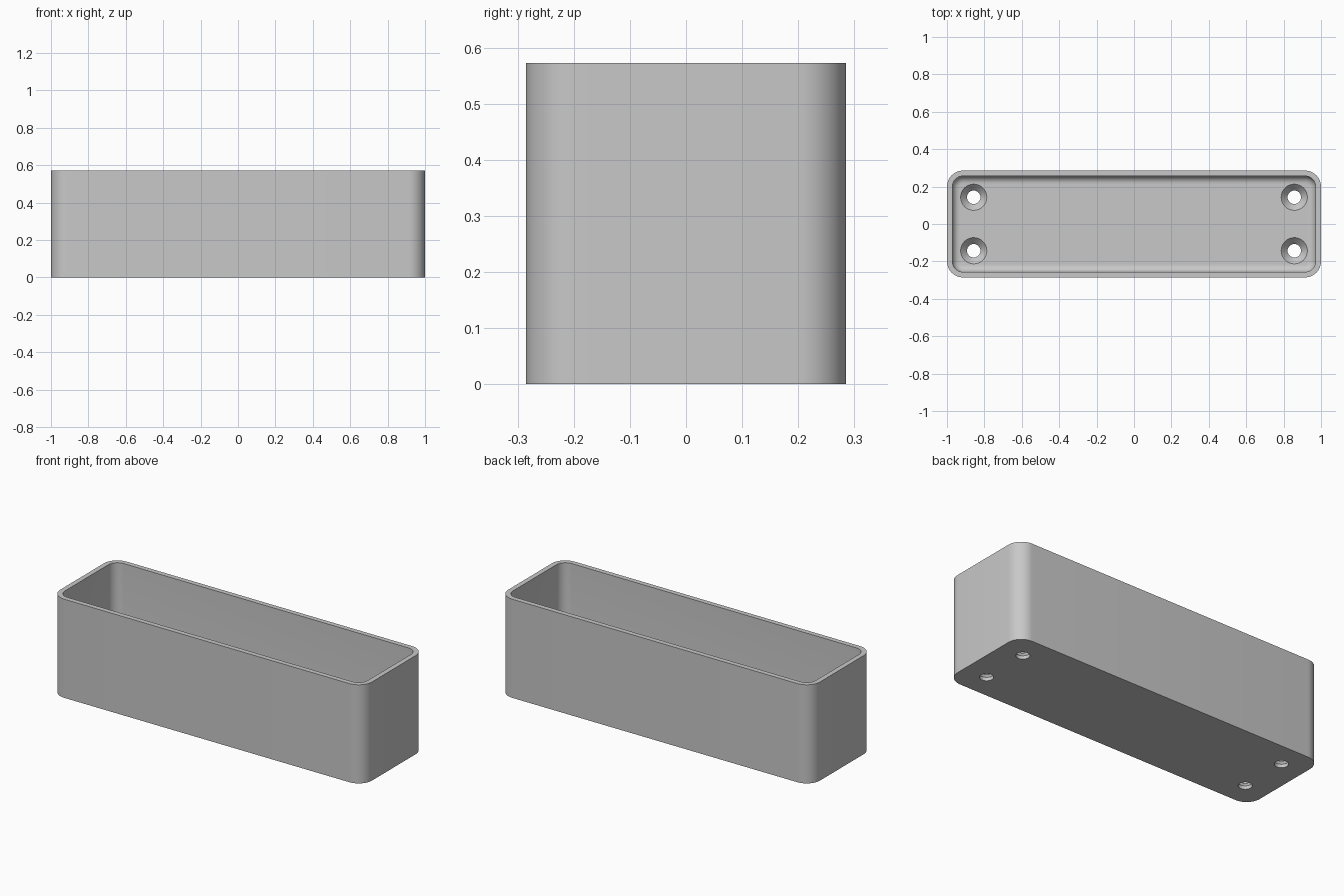
import bpy
import bmesh
from math import cos, sin, pi, radians

LENGTH, WIDTH, HEIGHT = 2.0, 0.571, 0.572
CORNER, WALL, FLOOR, FILLET = 0.086, 0.029, 0.057, 0.04
HOLE_X, HOLE_Y = 0.857, 0.143

if "Cube" in bpy.data.objects:
    bpy.data.objects.remove(bpy.data.objects["Cube"])

grey = bpy.data.materials.new("plain grey")
grey.use_nodes = True
colour = (0.58, 0.58, 0.58, 1)
grey.diffuse_color = colour
grey.node_tree.nodes["Principled BSDF"].inputs["Base Color"].default_value = colour


def rounded_loop(inset, z, steps=12):
    """Rounded rectangle, shrunk evenly from the outer outline."""
    r = CORNER - inset
    cx, cy = LENGTH / 2 - inset - r, WIDTH / 2 - inset - r
    points = []
    for quarter, (sx, sy) in enumerate([(1, 1), (-1, 1), (-1, -1), (1, -1)]):
        for i in range(steps + 1):
            a = (quarter + i / steps) * pi / 2
            points.append((sx * cx + r * cos(a), sy * cy + r * sin(a), z))
    return points


def circle_loop(r, z, steps=48):
    return [(r * cos(2 * pi * i / steps), r * sin(2 * pi * i / steps), z)
            for i in range(steps)]


def skin(name, loops):
    """Closed solid through a stack of loops."""
    bm = bmesh.new()
    rings = [[bm.verts.new(p) for p in loop] for loop in loops]
    n = len(rings[0])
    for low, high in zip(rings, rings[1:]):
        for i in range(n):
            j = (i + 1) % n
            bm.faces.new((low[i], low[j], high[j], high[i]))
    bm.faces.new(rings[0][::-1])
    bm.faces.new(rings[-1])
    bmesh.ops.recalc_face_normals(bm, faces=bm.faces)
    mesh = bpy.data.meshes.new(name)
    bm.to_mesh(mesh)
    bm.free()
    mesh.materials.append(grey)
    obj = bpy.data.objects.new(name, mesh)
    bpy.context.collection.objects.link(obj)
    return obj


# Tray: outer wall, rim, inner wall, then a fillet down to the thin floor
loops = [rounded_loop(0, 0), rounded_loop(0, HEIGHT), rounded_loop(WALL, HEIGHT)]
for i in range(9):
    a = i / 8 * pi / 2
    loops.append(rounded_loop(WALL + FILLET * (1 - cos(a)),
                              FLOOR + FILLET * (1 - sin(a))))
tray = skin("tray", loops)

# Screw holes: narrow bore and a countersunk seat in the floor
bore, seat = 0.036, 0.07
profile = [(bore, -0.1), (bore, 0.02), (seat, FLOOR), (seat, FLOOR + 0.1)]
cutters = []
for sx in (-1, 1):
    for sy in (-1, 1):
        cutter = skin("screw_hole_cutter", [circle_loop(r, z) for r, z in profile])
        cutter.location = (sx * HOLE_X, sy * HOLE_Y, 0)
        cutter.hide_render = True
        cutters.append(cutter)
        cut = tray.modifiers.new("screw hole", "BOOLEAN")
        cut.operation = "DIFFERENCE"
        cut.solver = "EXACT"
        cut.object = cutter

# Bake the cuts, then drop the cutters
bpy.context.view_layer.update()
baked = bpy.data.meshes.new_from_object(
    tray.evaluated_get(bpy.context.evaluated_depsgraph_get()))
tray.modifiers.clear()
tray.data = baked
for cutter in cutters:
    bpy.data.objects.remove(cutter)

bpy.ops.object.select_all(action="DESELECT")
tray.select_set(True)
bpy.context.view_layer.objects.active = tray
bpy.ops.object.shade_smooth_by_angle(angle=radians(30))
